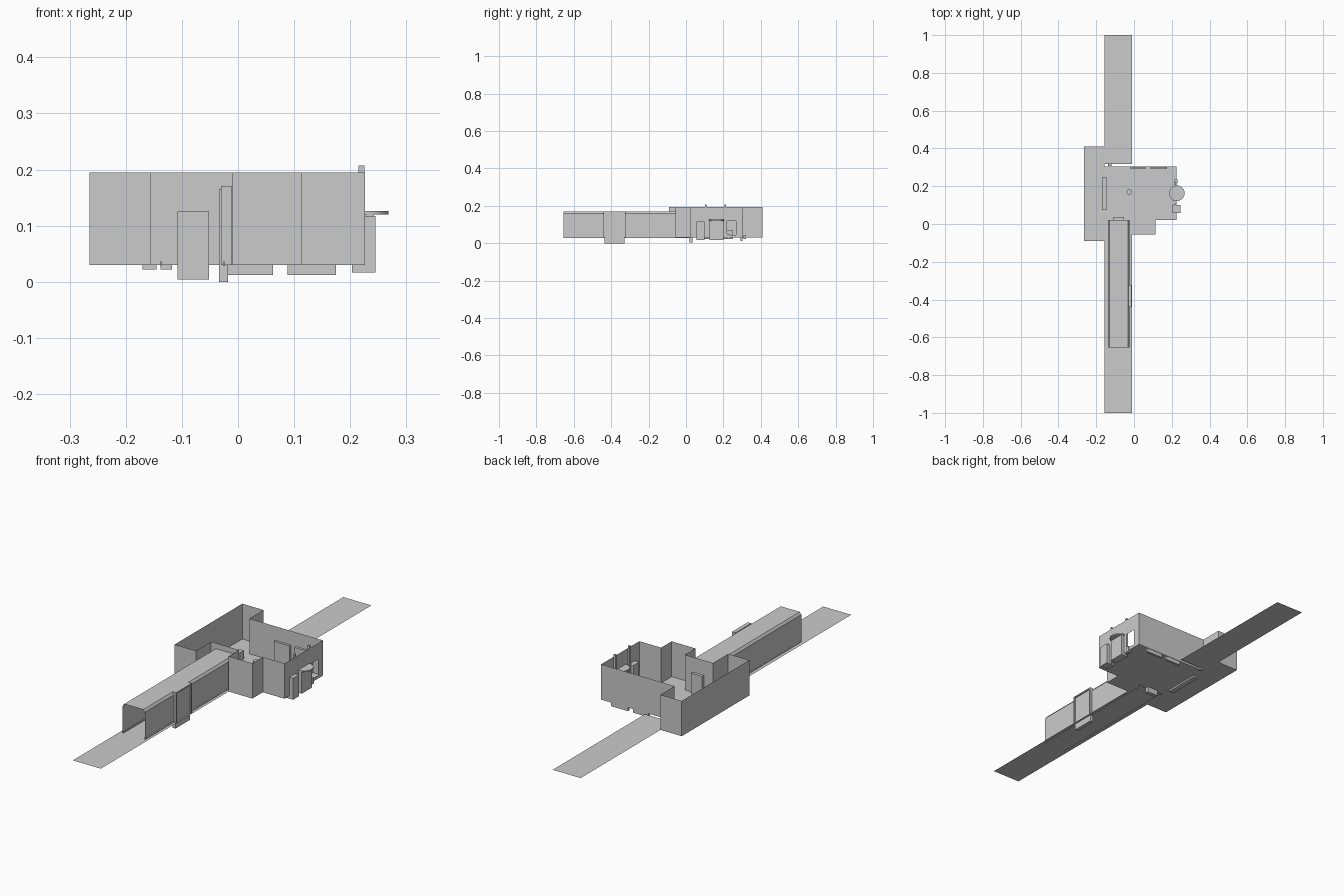
import bpy, bmesh, math

if "Cube" in bpy.data.objects:
    bpy.data.objects.remove(bpy.data.objects["Cube"])

def mesh_object(name, verts, faces):
    me = bpy.data.meshes.new(name)
    me.from_pydata(verts, [], faces)
    me.update()
    ob = bpy.data.objects.new(name, me)
    bpy.context.collection.objects.link(ob)
    return ob

def box(name, x0, x1, y0, y1, z0, z1):
    v = [(x, y, z) for x in (x0, x1) for y in (y0, y1) for z in (z0, z1)]
    f = [(0, 1, 3, 2), (4, 6, 7, 5), (0, 4, 5, 1), (2, 3, 7, 6), (0, 2, 6, 4), (1, 5, 7, 3)]
    return mesh_object(name, v, f)

def slab(name, x0, x1, y0, y1, z):
    return mesh_object(name, [(x0, y0, z), (x1, y0, z), (x1, y1, z), (x0, y1, z)], [(0, 1, 2, 3)])

def sheet(name, path, z0, z1):
    """Upright wall sheet along a plan path."""
    n = len(path)
    v = [(x, y, z0) for x, y in path] + [(x, y, z1) for x, y in path]
    return mesh_object(name, v, [(i, i + 1, n + i + 1, n + i) for i in range(n - 1)])

def cylinder(name, x, y, r, z0, z1, sides=24):
    bpy.ops.mesh.primitive_cylinder_add(vertices=sides, radius=r, depth=z1 - z0,
                                        location=(x, y, (z0 + z1) / 2))
    ob = bpy.context.object
    ob.name = name
    bpy.ops.object.shade_smooth_by_angle()
    return ob

F, TOP = 0.03, 0.195          # floor and wall-top heights
XR = 0.226                    # right wall of the room

# Street strips in front of and behind the room
slab("front_walkway", -0.155, -0.01, -1.0, 0.02, F)
slab("back_walkway", -0.155, -0.01, 0.318, 1.0, F)

# Room floor and perimeter walls (right wall is separate)
plan = [(XR, 0.305), (-0.155, 0.305), (-0.155, 0.41), (-0.265, 0.41), (-0.265, -0.09),
        (-0.155, -0.09), (-0.155, 0.022), (-0.01, 0.022), (-0.01, -0.055),
        (0.113, -0.055), (0.113, 0.022), (XR, 0.022)]
mesh_object("room_floor", [(x, y, F) for x, y in plan], [tuple(range(len(plan)))])
sheet("room_walls", plan, F, TOP)

# Right wall built around its window opening
wy0, wy1, wz0, wz1 = 0.218, 0.268, 0.045, 0.12
for y0, y1, z0, z1 in ((0.022, wy0, F, TOP), (wy1, 0.305, F, TOP),
                       (wy0, wy1, F, wz0), (wy0, wy1, wz1, TOP)):
    sheet("right_wall", [(XR, y0), (XR, y1)], z0, z1)

# Posts rising above the right wall
for y in (0.105, 0.21):
    box("wall_post", 0.215, 0.225, y - 0.004, y + 0.004, 0.022, 0.207)

# Kiosk with round canopy, and side cabinet, on the right wall
box("kiosk", 0.207, 0.242, 0.125, 0.2, 0.018, 0.12)
cylinder("kiosk_canopy", 0.227, 0.163, 0.041, 0.12, 0.126)
box("side_cabinet", 0.203, 0.245, 0.057, 0.1, 0.017, 0.117)
box("window_sill_box", 0.215, 0.23, 0.218, 0.235, 0.022, 0.05)

# Panels on the back wall
for x0, x1 in ((-0.018, 0.062), (0.088, 0.175)):
    box("back_panel", x0, x1, 0.292, 0.303, 0.012, 0.13)

# Inner door, counter, stool and small post in the room
box("inner_door", -0.108, -0.052, 0.018, 0.036, 0.004, 0.125)
box("counter", -0.17, -0.145, 0.075, 0.25, 0.022, 0.07)
cylinder("stool", -0.025, 0.17, 0.014, F, 0.085, 16)
box("back_step", -0.138, -0.118, 0.307, 0.322, 0.022, 0.045)

# Covered corridor: open profile with chamfered roof edges, extruded along y
def corridor(name, prof, y0, y1):
    n = len(prof)
    v = [(x, y, z) for y in (y0, y1) for x, z in prof]
    return mesh_object(name, v, [(i, i + 1, n + i + 1, n + i) for i in range(n - 1)])

roof = [(-0.138, F), (-0.138, 0.158), (-0.13, 0.169), (-0.032, 0.169), (-0.024, 0.158)]
corridor("corridor_roof", roof, -0.655, 0.022)
for y0, y1 in ((-0.655, -0.44), (-0.325, 0.022)):
    corridor("corridor_right_wall", [(-0.024, 0.158), (-0.024, F)], y0, y1)
    box("corridor_right_skirting", -0.0265, -0.0235, y0, y1, 0.028, 0.036)
box("corridor_left_skirting", -0.1385, -0.1355, -0.655, 0.022, 0.028, 0.036)

# Corridor side portal with raised frame
box("portal_door", -0.034, -0.018, -0.436, -0.329, 0.0, 0.165)
for y in (-0.44, -0.33):
    box("portal_jamb", -0.03, -0.012, y, y + 0.006, F, 0.171)
box("portal_lintel", -0.03, -0.012, -0.434, -0.33, 0.165, 0.171)
